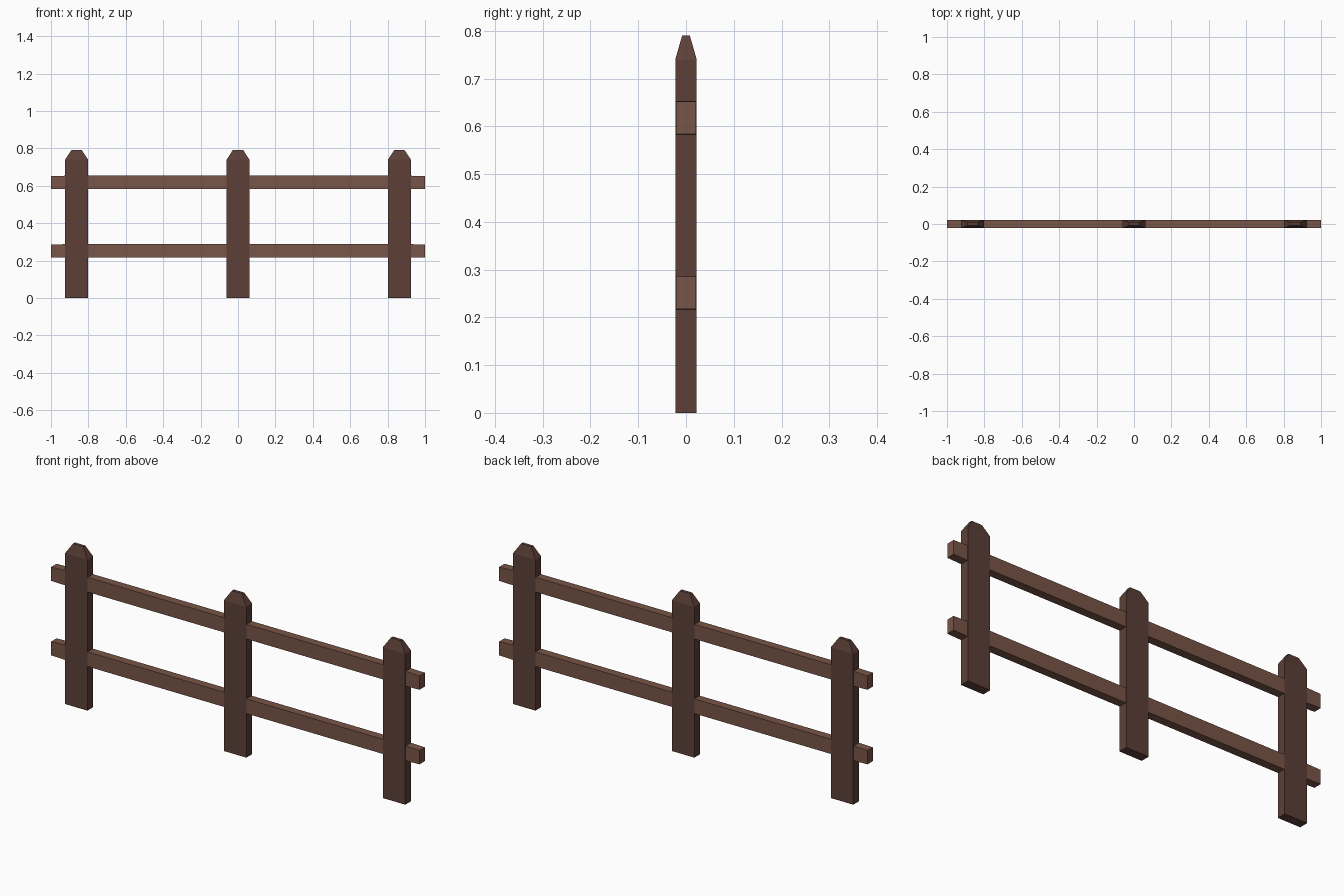
import bpy

if "Cube" in bpy.data.objects:
    bpy.data.objects.remove(bpy.data.objects["Cube"])


def material(name, rgb):
    m = bpy.data.materials.new(name)
    m.diffuse_color = (*rgb, 1)
    m.use_nodes = True
    m.node_tree.nodes["Principled BSDF"].inputs["Base Color"].default_value = m.diffuse_color
    return m


def loft(name, rings, mat):
    """Closed solid through a stack of four-point rings."""
    n = len(rings)
    verts = [p for ring in rings for p in ring]
    faces = [(3, 2, 1, 0), tuple(range(4 * n - 4, 4 * n))]
    for r in range(n - 1):
        for i in range(4):
            j = (i + 1) % 4
            faces.append((4 * r + i, 4 * r + j, 4 * r + 4 + j, 4 * r + 4 + i))
    mesh = bpy.data.meshes.new(name)
    mesh.from_pydata(verts, [], faces)
    mesh.materials.append(mat)
    ob = bpy.data.objects.new(name, mesh)
    bpy.context.collection.objects.link(ob)
    return ob


CORNERS = ((-1, -1), (1, -1), (1, 1), (-1, 1))
dark = material("dark_wood", (0.109, 0.051, 0.038))
light = material("light_wood", (0.191, 0.091, 0.065))

# Posts: flat planks with a tapered, blunt tip
for label, x in (("left", -0.863), ("middle", 0.0), ("right", 0.863)):
    profile = ((0.0, 0.061, 0.0225), (0.74, 0.061, 0.0225), (0.79, 0.028, 0.008))
    loft(f"{label}_post",
         [[(x + sx * w, sy * d, z) for sx, sy in CORNERS] for z, w, d in profile],
         dark)

# Rails: long bars through the posts, slightly slimmer at the ends
for label, z in (("lower", 0.2515), ("upper", 0.6175)):
    profile = ((-1.0, 0.034), (-0.93, 0.036), (0.93, 0.036), (1.0, 0.034))
    loft(f"{label}_rail",
         [[(x, sy * 0.0205, z + sz * h) for sy, sz in CORNERS] for x, h in profile],
         light)
